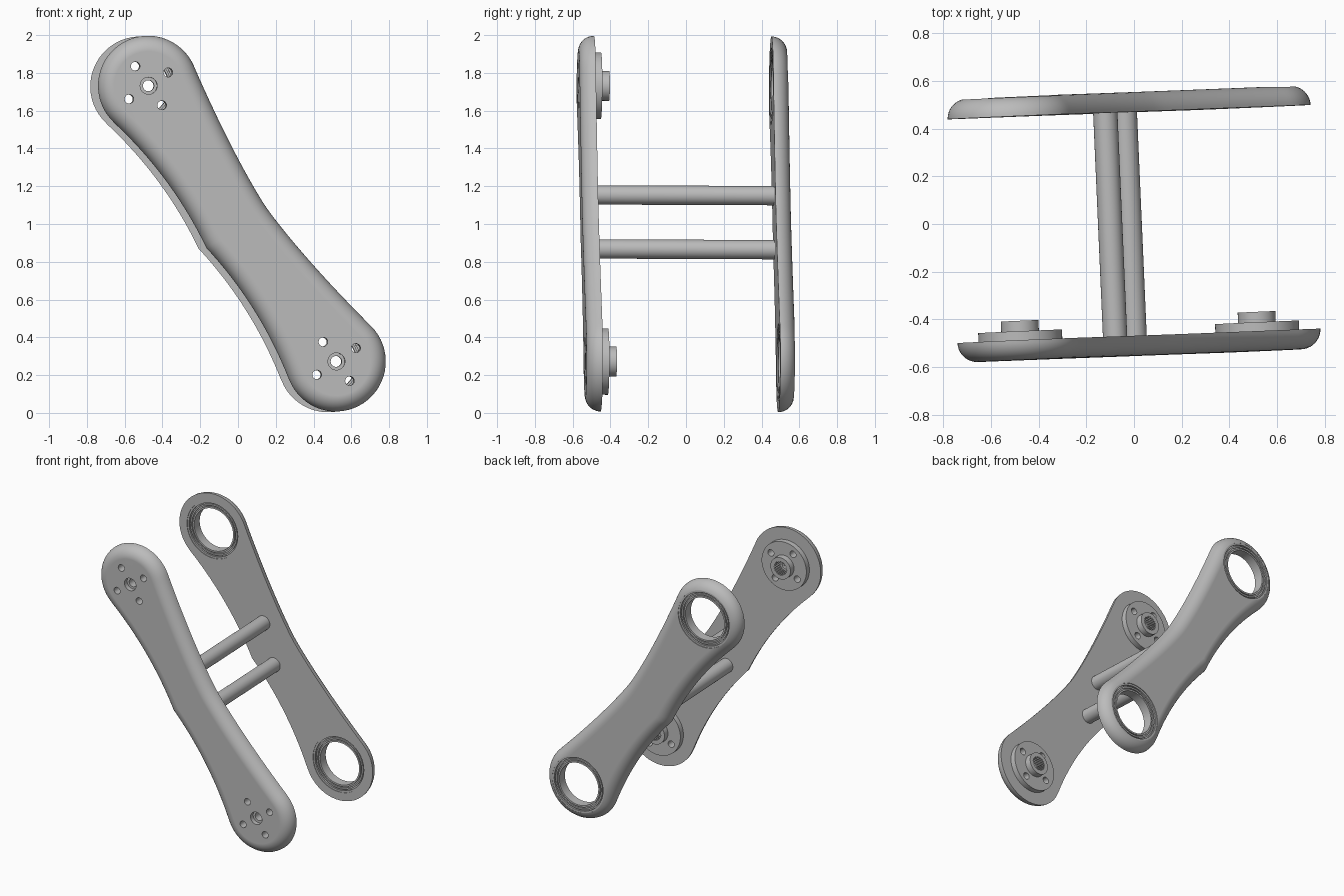
import bpy, bmesh
from math import sin, cos, pi, radians
from mathutils import Matrix, Vector

cube = bpy.data.objects.get("Cube")
if cube:
    bpy.data.objects.remove(cube, do_unlink=True)

grey = bpy.data.materials.new("satin_grey")
grey.use_nodes = True
GREY = (0.5, 0.5, 0.5, 1)
grey.diffuse_color = GREY
grey.node_tree.nodes["Principled BSDF"].inputs["Base Color"].default_value = GREY

# Whole assembly is turned slightly about its middle
MID = Vector((0, 0, 1))
TURN = (Matrix.Translation(MID) @ Matrix.Rotation(radians(2.5), 4, 'Z')
        @ Matrix.Rotation(-0.004, 4, 'X') @ Matrix.Translation(-MID))

ALONG = Vector((-0.563, 0, 0.826))    # lower hub towards upper hub
ACROSS = Vector((0.826, 0, 0.563))
HUB, END_R = 0.8835, 0.265            # hub distance from middle, end radius
INNER, OUTER = 0.47, 0.553            # plate faces, distance from middle
HUBS = [MID + ALONG * HUB, MID - ALONG * HUB]


def place(s, t, y):
    return MID + ALONG * s + ACROSS * t + Vector((0, y, 0))


def finish(name, bm):
    bmesh.ops.recalc_face_normals(bm, faces=bm.faces)
    mesh = bpy.data.meshes.new(name)
    bm.to_mesh(mesh)
    bm.free()
    mesh.materials.append(grey)
    ob = bpy.data.objects.new(name, mesh)
    ob.matrix_world = TURN
    bpy.context.collection.objects.link(ob)
    return ob


def bridge(bm, a, b):
    n = len(a)
    for i in range(n):
        bm.faces.new((a[i], a[(i + 1) % n], b[(i + 1) % n], b[i]))


def lathe(bm, centre, profile, closed=False, n=64):
    """Turn (radius, y) points about the y axis; open profiles get caps."""
    rings = [[bm.verts.new(centre + Vector((r * cos(2 * pi * i / n), y, r * sin(2 * pi * i / n))))
              for i in range(n)] for r, y in profile]
    for a, b in zip(rings, rings[1:]):
        bridge(bm, a, b)
    if closed:
        bridge(bm, rings[-1], rings[0])
    else:
        bm.faces.new(rings[0])
        bm.faces.new(rings[-1])


def spline_bore(bm, centre, y0, y1, teeth=20):
    n = teeth * 4
    rings = [[bm.verts.new(centre + Vector((r * cos(2 * pi * i / n), y, r * sin(2 * pi * i / n))))
              for i in range(n) for r in [0.051 if i % 4 < 2 else 0.044]] for y in (y0, y1)]
    bridge(bm, *rings)
    for ring in rings:
        bm.faces.new(ring)


def cut(ob, bm):
    cutter = finish("cutter", bm)
    cutter.hide_render = True
    mod = ob.modifiers.new("cut", 'BOOLEAN')
    mod.operation, mod.solver, mod.object = 'DIFFERENCE', 'EXACT', cutter
    bpy.context.view_layer.update()
    dg = bpy.context.evaluated_depsgraph_get()
    mesh = bpy.data.meshes.new_from_object(ob.evaluated_get(dg))
    ob.modifiers.clear()
    ob.data = mesh
    bpy.data.objects.remove(cutter, do_unlink=True)


def smooth(ob):
    bpy.ops.object.select_all(action='DESELECT')
    ob.select_set(True)
    bpy.context.view_layer.objects.active = ob
    bpy.ops.object.shade_smooth_by_angle(angle=radians(30))
    mod = ob.modifiers.new("even_shading", 'WEIGHTED_NORMAL')
    mod.keep_sharp = True


# Plate outline: round ends, one waisted side, one side of two scallops
def right_side(s):
    return 0.155 + 0.112 * (abs(s) / 0.87) ** 1.5


def left_side(s):
    return -(0.203 + 0.23 * (abs(s) - 0.33) ** 2)


def outline():
    pts = []
    n = 32
    lo, hi = radians(-102), radians(101)
    top = [lo + (hi - lo) * i / n for i in range(n + 1)]
    pts += [(HUB + END_R * cos(a), END_R * sin(a)) for a in top]
    span = 0.81
    side = [span - 2 * span * i / 40 for i in range(41)]
    pts += [(s, right_side(s)) for s in side]
    pts += [(-HUB - END_R * cos(a), END_R * sin(a)) for a in reversed(top)]
    pts += [(s, left_side(s)) for s in reversed(side)]
    return [Vector(p) for p in pts]


def inset(pts, d):
    out = []
    n = len(pts)
    for i, p in enumerate(pts):
        a = (p - pts[i - 1]).normalized()
        b = (pts[(i + 1) % n] - p).normalized()
        na, nb = Vector((-a.y, a.x)), Vector((-b.y, b.x))
        m = (na + nb).normalized()
        out.append(p + m * d / m.dot(na))
    return out


def plate(name, side):
    """Flat inside, fully rounded outer rim."""
    bm = bmesh.new()
    pts = outline()
    depth = OUTER - INNER
    rings = []
    for k in range(11):
        a = k / 10 * pi / 2
        y = side * (INNER + depth * sin(a))
        rings.append([bm.verts.new(place(p.x, p.y, y))
                      for p in inset(pts, depth * (1 - cos(a)))])
    for a, b in zip(rings, rings[1:]):
        bridge(bm, a, b)
    bm.faces.new(rings[0])
    bm.faces.new(rings[-1])
    return finish(name, bm)


def bolt_holes(bm, hub):
    for v in (ALONG, ACROSS, -ALONG, -ACROSS):
        lathe(bm, hub + v * 0.125, [(0.024, -0.6), (0.024, -0.35)], n=24)


# Front plate with counterbored hub holes and bolt holes
front = plate("front_plate", -1)
bm = bmesh.new()
for hub in HUBS:
    lathe(bm, hub, [(0.045, -0.6), (0.045, -0.52), (0.029, -0.52), (0.029, -0.4)], n=40)
    bolt_holes(bm, hub)
cut(front, bm)
smooth(front)

# Back plate with bearing seats
back = plate("back_plate", 1)
bm = bmesh.new()
for hub in HUBS:
    lathe(bm, hub, [(0.205, 0.4), (0.205, 0.6)])
cut(back, bm)
smooth(back)

for label, hub in zip(("upper", "lower"), HUBS):
    # Stepped hub flange on the inside of the front plate
    bm = bmesh.new()
    lathe(bm, hub, [(0.03, -INNER), (0.176, -INNER), (0.176, -0.432),
                    (0.079, -0.432), (0.079, -0.388), (0.03, -0.388)], closed=True)
    flange = finish(label + "_hub_flange", bm)
    bm = bmesh.new()
    spline_bore(bm, hub, -0.455, -0.36)
    bolt_holes(bm, hub)
    cut(flange, bm)
    smooth(flange)

    # Grooved bearing in the back plate
    bm = bmesh.new()
    a, b, g = INNER + 0.004, OUTER - 0.005, 0.012
    half = [(0.205, 0), (0.192, 0), (0.192, g), (0.184, g), (0.184, 0.003),
            (0.173, 0.003), (0.173, g), (0.165, g), (0.165, 0.003), (0.153, 0.003)]
    profile = [(r, a + d) for r, d in half] + [(r, b - d) for r, d in reversed(half)]
    lathe(bm, hub, profile, closed=True)
    smooth(finish(label + "_bearing", bm))

# Cross rods joining the plates
for label, x, z in (("upper", -0.10, 1.152), ("lower", -0.018, 0.866)):
    bm = bmesh.new()
    lathe(bm, Vector((x, 0, z)), [(0.051, -INNER - 0.005), (0.051, INNER + 0.005)], n=48)
    smooth(finish(label + "_cross_rod", bm))
